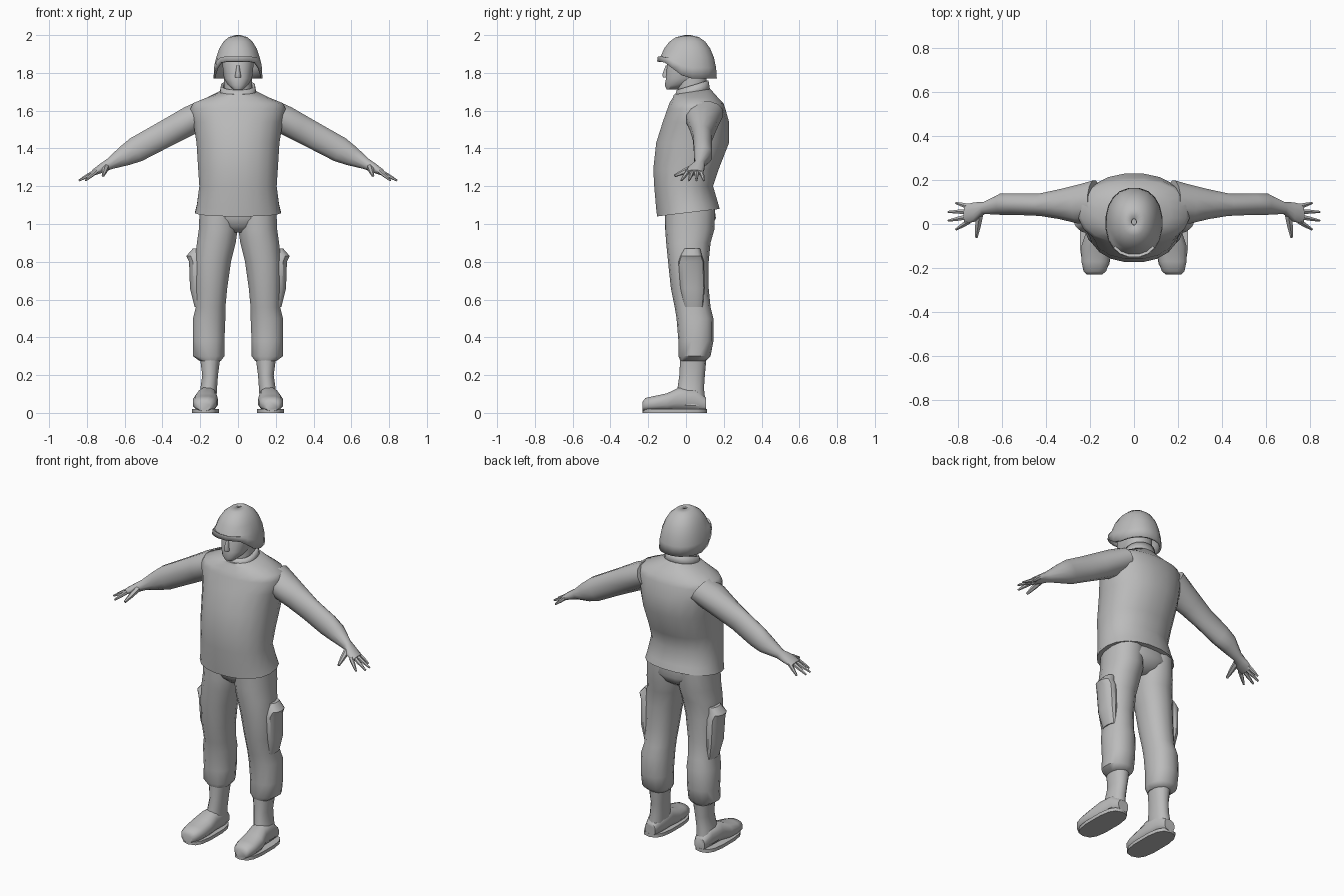
import bpy, bmesh, math
from mathutils import Vector

default_cube = bpy.data.objects.get("Cube")
if default_cube:
    bpy.data.objects.remove(default_cube)

grey = bpy.data.materials.new("plain grey")
grey.use_nodes = True
grey.diffuse_color = (0.5, 0.5, 0.5, 1)
grey.node_tree.nodes["Principled BSDF"].inputs["Base Color"].default_value = grey.diffuse_color


def finish(name, bm, mirror, sharp_angle):
    """Turn the mesh under construction into a shaded object, optionally mirrored."""
    bmesh.ops.recalc_face_normals(bm, faces=bm.faces)
    mesh = bpy.data.meshes.new(name)
    bm.to_mesh(mesh)
    bm.free()
    mesh.materials.append(grey)
    ob = bpy.data.objects.new(name, mesh)
    bpy.context.collection.objects.link(ob)
    bpy.ops.object.select_all(action='DESELECT')
    ob.select_set(True)
    bpy.context.view_layer.objects.active = ob
    bpy.ops.object.shade_smooth_by_angle(angle=math.radians(sharp_angle))
    if mirror:
        ob.modifiers.new("mirror", 'MIRROR')
    return ob


def skin(name, rings, mirror=False, capped=True, sharp_angle=50):
    """Join rings of points into one surface."""
    bm = bmesh.new()
    loops = [[bm.verts.new(point) for point in ring] for ring in rings]
    for lower, upper in zip(loops, loops[1:]):
        for i in range(len(lower)):
            bm.faces.new((lower[i - 1], lower[i], upper[i], upper[i - 1]))
    if capped:
        bm.faces.new(loops[0])
        bm.faces.new(loops[-1])
    return finish(name, bm, mirror, sharp_angle)


def outline(sides, squareness):
    """Unit outline between an ellipse and a rounded box."""
    for i in range(sides):
        angle = math.tau * (i + 0.5) / sides
        c, s = math.cos(angle), math.sin(angle)
        yield math.copysign(abs(c) ** squareness, c), math.copysign(abs(s) ** squareness, s)


def level(height, inner, outer, front, back, tilt=0, sides=14, squareness=0.9):
    """Horizontal ring; tilt raises its back edge."""
    half_x, half_y = (outer - inner) / 2, (back - front) / 2
    return [Vector((inner + half_x * (c + 1), front + half_y * (s + 1), height + tilt * half_y * s))
            for c, s in outline(sides, squareness)]


def trunk(height, half_width, front, back, tilt=0):
    return level(height, -half_width, half_width, front, back, tilt, sides=20)


def arm(reach, thickness, front, back):
    """Ring square to the sloping arm."""
    middle = 1.685 - 0.54 * reach
    half_y, half_z = (back - front) / 2, thickness / 2
    return [Vector((reach + half_z * s / 2, front + half_y * (c + 1), middle + half_z * s))
            for c, s in outline(sides=12, squareness=1)]


def foot(y, inner, outer, top):
    """Upright ring standing on the sole."""
    half_x, half_z = (outer - inner) / 2, top / 2
    return [Vector((inner + half_x * (c + 1), y, half_z * (s + 1) + 0.01 * (1 - s) / 2))
            for c, s in outline(sides=12, squareness=0.8)]


def finger(name, base, tip, radius):
    """Thin rod tapering towards the tip."""
    direction = (tip - base).normalized()
    across = direction.cross(Vector((0, 0, 1))).normalized()
    upward = across.cross(direction)
    rings = []
    for along, scale in ((0, 1), (0.5, 0.8), (1, 0.4)):
        centre = base.lerp(tip, along)
        rings.append([centre + radius * scale * (c * across + s * upward)
                      for c, s in outline(sides=6, squareness=1)])
    skin(name, rings, mirror=True)


def thicken(ob):
    ob.modifiers.new("thickness", 'SOLIDIFY').thickness = 0.012


# Vest with flared hem and sloping shoulders
skin("vest", [
    trunk(height=1.06, half_width=0.23, front=-0.155, back=0.18, tilt=0.12),
    trunk(height=1.1, half_width=0.22, front=-0.16, back=0.17, tilt=0.1),
    trunk(height=1.2, half_width=0.207, front=-0.17, back=0.145),
    trunk(height=1.29, half_width=0.213, front=-0.175, back=0.175),
    trunk(height=1.43, half_width=0.222, front=-0.16, back=0.23),
    trunk(height=1.54, half_width=0.24, front=-0.125, back=0.23),
    trunk(height=1.61, half_width=0.255, front=-0.1, back=0.21),
    trunk(height=1.64, half_width=0.24, front=-0.09, back=0.2),
    trunk(height=1.67, half_width=0.165, front=-0.07, back=0.17),
    trunk(height=1.7, half_width=0.1, front=-0.065, back=0.13, tilt=0.15),
])

# Collar, neck and head
thicken(skin("collar", [
    trunk(height=1.68, half_width=0.1, front=-0.065, back=0.13, tilt=0.2),
    trunk(height=1.735, half_width=0.09, front=-0.05, back=0.12, tilt=0.3),
], capped=False))
skin("neck", [trunk(height, half_width=0.075, front=-0.045, back=0.11) for height in (1.66, 1.82)])
skin("head", [
    trunk(height=1.712, half_width=0.026, front=-0.103, back=-0.05),
    trunk(height=1.735, half_width=0.052, front=-0.113, back=0.02),
    trunk(height=1.77, half_width=0.075, front=-0.107, back=0.09),
    trunk(height=1.86, half_width=0.085, front=-0.1, back=0.12),
    trunk(height=1.93, half_width=0.07, front=-0.07, back=0.1),
])
skin("nose", [
    trunk(height=1.775, half_width=0.016, front=-0.122, back=-0.08),
    trunk(height=1.79, half_width=0.015, front=-0.126, back=-0.08),
    trunk(height=1.84, half_width=0.007, front=-0.108, back=-0.08),
])

# Helmet: a dome whose rim rises above the face
dome = []
for step in range(7):
    rise = math.radians(14.5 * step)
    size = max(math.cos(rise), 0.01) ** 0.8
    dome.append(trunk(1.77 + 0.23 * math.sin(rise), 0.13 * size, 0.01 - 0.165 * size, 0.01 + 0.155 * size))
for point in dome[0]:
    point.z += 0.09 * min(1, max(0, -point.y / 0.12))
for point in dome[1]:
    point.z += 0.06 * min(1, max(0, -point.y / 0.12))
thicken(skin("helmet", dome, capped=False))

# Sleeves, forearms and palms as one tapering form
skin("arms", [
    arm(reach=0.18, thickness=0.13, front=0, back=0.2),
    arm(reach=0.25, thickness=0.14, front=0, back=0.18),
    arm(reach=0.33, thickness=0.135, front=0.02, back=0.16),
    arm(reach=0.42, thickness=0.13, front=0.035, back=0.14),
    arm(reach=0.54, thickness=0.125, front=0.04, back=0.14),
    arm(reach=0.6, thickness=0.1, front=0.04, back=0.14),
    arm(reach=0.68, thickness=0.055, front=0.045, back=0.1),
    arm(reach=0.72, thickness=0.045, front=0.01, back=0.1),
    arm(reach=0.765, thickness=0.03, front=0, back=0.09),
], mirror=True)

# Fingers fan out from the palm
for i, label in enumerate(("index", "middle", "ring", "little")):
    spread = i - 1.5
    finger(label + "_fingers", base=Vector((0.75, 0.045 + 0.023 * spread, 1.28)),
           tip=Vector((0.86 - 0.035 * abs(spread), 0.035 + 0.04 * spread, 1.23)), radius=0.013)
finger("thumbs", base=Vector((0.7, 0.04, 1.3)), tip=Vector((0.715, -0.06, 1.255)), radius=0.018)

# Trousers: hips, then baggy legs gathered above the boots
skin("hips", [
    trunk(height=0.955, half_width=0.06, front=-0.055, back=0.09),
    trunk(height=0.985, half_width=0.13, front=-0.09, back=0.135),
    trunk(height=1.03, half_width=0.19, front=-0.11, back=0.16),
    trunk(height=1.1, half_width=0.2, front=-0.11, back=0.15),
])
skin("trouser_legs", [
    level(height=0.275, inner=0.09, outer=0.205, front=-0.03, back=0.105),
    level(height=0.3, inner=0.07, outer=0.24, front=-0.04, back=0.13),
    level(height=0.38, inner=0.07, outer=0.24, front=-0.04, back=0.145),
    level(height=0.5, inner=0.065, outer=0.24, front=-0.05, back=0.145),
    level(height=0.56, inner=0.065, outer=0.225, front=-0.06, back=0.13),
    level(height=0.66, inner=0.055, outer=0.23, front=-0.08, back=0.12),
    level(height=0.8, inner=0.035, outer=0.23, front=-0.095, back=0.12),
    level(height=0.9, inner=0.01, outer=0.22, front=-0.105, back=0.13),
    level(height=0.97, inner=0, outer=0.21, front=-0.11, back=0.15),
    level(height=1.08, inner=0, outer=0.205, front=-0.11, back=0.155),
], mirror=True)

# Thigh pockets with a flap edge on top
skin("thigh_pockets", [
    level(height=0.56, inner=0.18, outer=0.23, front=-0.01, back=0.09),
    level(height=0.66, inner=0.18, outer=0.255, front=-0.03, back=0.1),
    level(height=0.8, inner=0.18, outer=0.26, front=-0.04, back=0.095),
    level(height=0.83, inner=0.18, outer=0.275, front=-0.03, back=0.085),
    level(height=0.87, inner=0.18, outer=0.24, front=-0.01, back=0.075),
], mirror=True, sharp_angle=35)

# Boots: shaft, foot running forward, and sole
skin("boot_shafts", [
    level(height=0.04, inner=0.115, outer=0.215, front=-0.06, back=0.105),
    level(height=0.13, inner=0.11, outer=0.2, front=-0.045, back=0.095),
    level(height=0.2, inner=0.105, outer=0.19, front=-0.035, back=0.1),
    level(height=0.31, inner=0.09, outer=0.205, front=-0.03, back=0.11),
], mirror=True)
skin("boot_feet", [
    foot(y=-0.23, inner=0.145, outer=0.215, top=0.06),
    foot(y=-0.215, inner=0.125, outer=0.23, top=0.08),
    foot(y=-0.17, inner=0.11, outer=0.24, top=0.09),
    foot(y=-0.1, inner=0.105, outer=0.24, top=0.105),
    foot(y=-0.04, inner=0.11, outer=0.22, top=0.135),
    foot(y=0.05, inner=0.11, outer=0.215, top=0.13),
    foot(y=0.107, inner=0.13, outer=0.2, top=0.08),
], mirror=True)
skin("boot_soles", [level(height, inner=0.1, outer=0.245, front=-0.23, back=0.11, squareness=0.7)
                    for height in (0, 0.02)], mirror=True)
